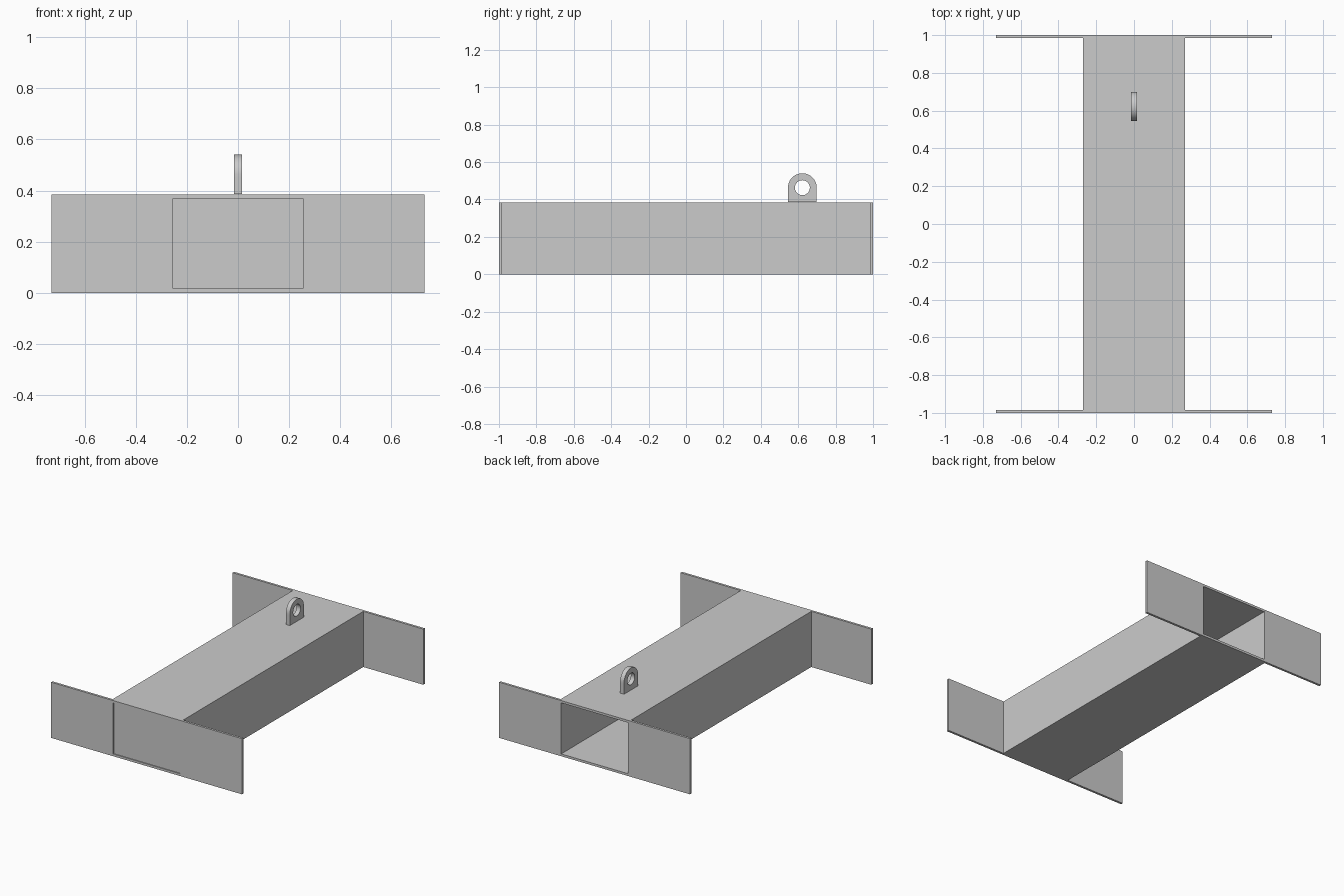
import bpy, bmesh
from math import sin, cos, pi

if "Cube" in bpy.data.objects:
    bpy.data.objects.remove(bpy.data.objects["Cube"])

W, IW, H, T, SPAN = 0.27, 0.255, 0.385, 0.016, 0.73


def mesh_object(name, bm):
    bmesh.ops.recalc_face_normals(bm, faces=bm.faces)
    me = bpy.data.meshes.new(name)
    bm.to_mesh(me)
    bm.free()
    ob = bpy.data.objects.new(name, me)
    bpy.context.collection.objects.link(ob)
    return ob


def box(name, x0, x1, y0, y1, z0, z1):
    bm = bmesh.new()
    bmesh.ops.create_cube(bm, size=1)
    for v in bm.verts:
        v.co = (x1 if v.co.x > 0 else x0, y1 if v.co.y > 0 else y0, z1 if v.co.z > 0 else z0)
    return mesh_object(name, bm)


def ring_prism(name, outer, inner, place, d0, d1):
    """Solid with a through hole; outer and inner are matching 2D loops."""
    bm = bmesh.new()
    loops = [[bm.verts.new(place(p, d)) for p in pts]
             for pts, d in ((outer, d0), (outer, d1), (inner, d1), (inner, d0))]
    n = len(outer)
    for k in range(4):
        a, b = loops[k], loops[(k + 1) % 4]
        for i in range(n):
            j = (i + 1) % n
            bm.faces.new((a[i], a[j], b[j], b[i]))
    return mesh_object(name, bm)


def rect(w, z0, z1):
    return [(-w, z0), (w, z0), (w, z1), (-w, z1)]


# Hollow rectangular beam, open at the back
ring_prism("beam_tube", rect(W, 0, H), rect(IW, 0.016, H - 0.016),
           lambda p, d: (p[0], d, p[1]), -1, 1)

# Cover plate closing the front end, set slightly in
box("front_cover", -IW, IW, -0.994, -0.98, 0.016, H - 0.016)

# Mounting flanges at both ends
for side, s in (("left", -1), ("right", 1)):
    x0, x1 = sorted((s * W, s * SPAN))
    box("front_flange_" + side, x0, x1, -1, -1 + T, 0, H)
    box("back_flange_" + side, x0, x1, 1 - T, 1, 0, H)

# Lifting lug: round-topped plate with a round hole
cy, cz, R, r = 0.622, 0.463, 0.077, 0.04
N = 48
outer, inner = [], []
for i in range(N):
    a = 2 * pi * i / N
    c, s = cos(a), sin(a)
    inner.append((cy + r * c, cz + r * s))
    if s >= -1e-6:
        outer.append((cy + R * c, cz + R * s))
    else:  # project onto the square foot
        k = 1 / max(abs(c), abs(s))
        outer.append((cy + R * c * k, max(cz + R * s * k, H)))
lug = ring_prism("lifting_lug", outer, inner, lambda p, d: (d, p[0], p[1]), -0.015, 0.015)
bpy.context.view_layer.objects.active = lug
lug.select_set(True)
bpy.ops.object.shade_smooth_by_angle()
